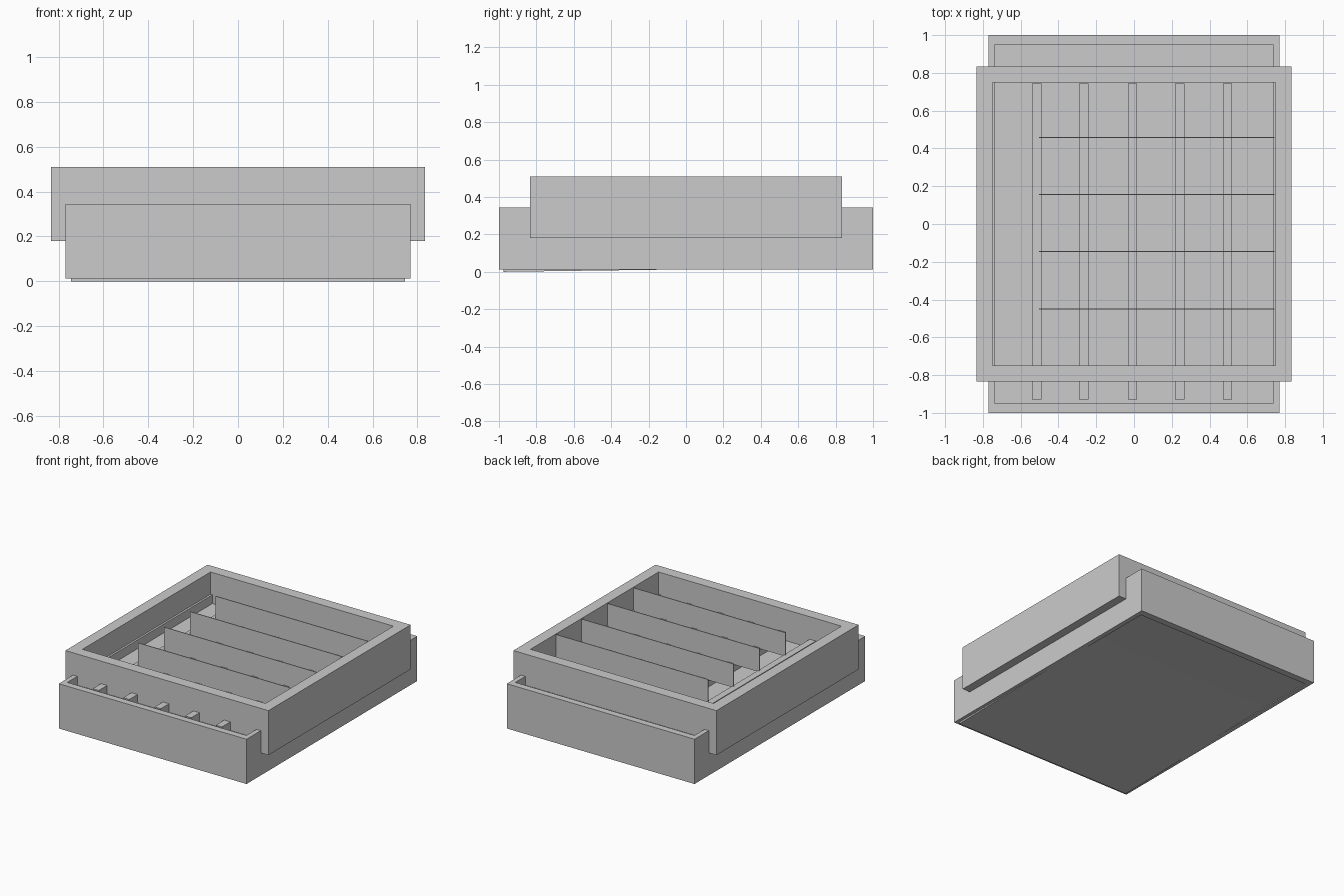
import bpy, bmesh, math
from mathutils import Matrix, Vector

if "Cube" in bpy.data.objects:
    bpy.data.objects.remove(bpy.data.objects["Cube"])


def add_object(name, bm):
    bmesh.ops.recalc_face_normals(bm, faces=bm.faces)
    mesh = bpy.data.meshes.new(name)
    bm.to_mesh(mesh)
    bm.free()
    ob = bpy.data.objects.new(name, mesh)
    bpy.context.collection.objects.link(ob)
    return ob


def box(name, x0, x1, y0, y1, z0, z1):
    bm = bmesh.new()
    m = Matrix.Translation(((x0 + x1) / 2, (y0 + y1) / 2, (z0 + z1) / 2)) \
        @ Matrix.Diagonal((x1 - x0, y1 - y0, z1 - z0, 1))
    bmesh.ops.create_cube(bm, size=1, matrix=m)
    return add_object(name, bm)


def frame(name, outer, inner, z0, z1):
    """Rectangular ring; outer and inner are half sizes in x and y."""
    bm = bmesh.new()
    signs = [(-1, -1), (1, -1), (1, 1), (-1, 1)]
    rings = [[bm.verts.new((sx * h[0], sy * h[1], z)) for sx, sy in signs]
             for h, z in ((outer, z0), (outer, z1), (inner, z1), (inner, z0))]
    for k in range(4):
        a, b = rings[k], rings[(k + 1) % 4]
        for i in range(4):
            j = (i + 1) % 4
            bm.faces.new((a[i], a[j], b[j], b[i]))
    return add_object(name, bm)


# Lower tray walls and the wider upper frame that straddles them
frame("lower_tray", (0.77, 1.0), (0.735, 0.95), 0.013, 0.345)
frame("upper_frame", (0.833, 0.833), (0.75, 0.75), 0.18, 0.51)

# Tray floor
box("tray_floor", -0.745, 0.745, -0.96, 0.96, 0.02, 0.28)

# Bottom panel, tilted slightly so its front edge drops below the tray
panel = box("bottom_panel", -0.745, 0.745, -0.975, 0.975, -0.01, 0.01)
panel.location.z = 0.023
panel.rotation_euler.x = math.atan(0.013 / 0.975)

# Lengthwise runners
for i, x in enumerate((-0.515, -0.265, -0.008, 0.242, 0.495)):
    box(f"runner_{i + 1}", x - 0.025, x + 0.025, -0.93, 0.745, 0.27, 0.343)

# Thin upright dividers standing on the runners
for i, y in enumerate((-0.45, -0.145, 0.157, 0.457)):
    box(f"divider_{i + 1}", -0.502, 0.745, y - 0.003, y + 0.003, 0.335, 0.51)
